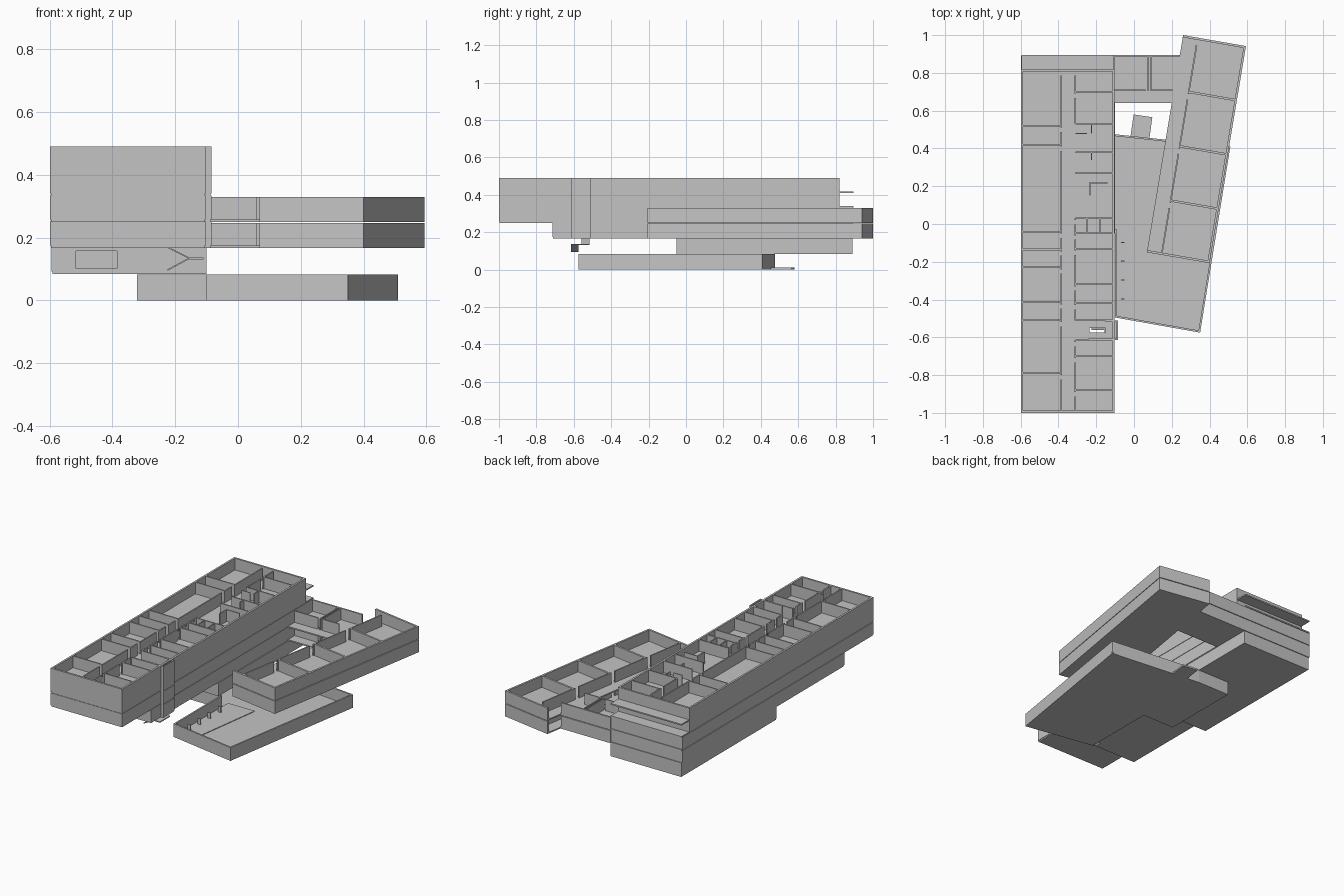
import bpy, bmesh, math
from mathutils import Vector

if "Cube" in bpy.data.objects:
    bpy.data.objects.remove(bpy.data.objects["Cube"])

# One light grey for the whole massing model
grey = bpy.data.materials.new("light_grey")
grey.diffuse_color = (0.55, 0.55, 0.55, 1)
grey.use_nodes = True
grey.node_tree.nodes["Principled BSDF"].inputs["Base Color"].default_value = grey.diffuse_color

H = 0.077                                        # wall height above each slab
LEVELS = [0.0, 0.084, 0.167, 0.25, 0.332, 0.409]  # underside of each slab
SLAB = 0.008


def prism(bm, pts, z0, z1):
    """Extrude a flat outline from z0 to z1."""
    new = [bm.verts.new((x, y, z0)) for x, y in pts]
    face = bm.faces.new(new)
    face.normal_update()
    if face.normal.z > 0:
        face.normal_flip()
    top = bmesh.ops.extrude_face_region(bm, geom=[face], use_keep_orig=True)
    bmesh.ops.translate(bm, vec=(0, 0, z1 - z0),
                        verts=[v for v in top["geom"] if isinstance(v, bmesh.types.BMVert)])


def box(bm, x0, x1, y0, y1, z0, z1):
    prism(bm, [(x0, y0), (x1, y0), (x1, y1), (x0, y1)], z0, z1)


def wall(bm, p, q, z0, z1, t=0.01, side=0):
    """Wall from p to q; side=1 puts the thickness left of the line."""
    p, q = Vector(p), Vector(q)
    n = (q - p).normalized()
    n = Vector((-n.y, n.x)) * t
    a, b = n * (side - 1) / 2, n * (side + 1) / 2
    prism(bm, [p + a, q + a, q + b, p + b], z0, z1)


def ring(bm, pts, z0, z1, t=0.01):
    """Perimeter walls inside a counter-clockwise outline."""
    for p, q in zip(pts, pts[1:] + pts[:1]):
        wall(bm, p, q, z0, z1, t, 1)


def finish(bm, name):
    bmesh.ops.recalc_face_normals(bm, faces=bm.faces)
    me = bpy.data.meshes.new(name)
    bm.to_mesh(me)
    bm.free()
    me.materials.append(grey)
    ob = bpy.data.objects.new(name, me)
    bpy.context.collection.objects.link(ob)


# Ground floor: skewed hall with a wider part under the long bar
hall = [(-0.1, -0.495), (0.35, -0.575), (0.51, 0.41), (-0.1, 0.475),
        (-0.322, 0.475), (-0.322, -0.03), (-0.1, -0.03)]
bm = bmesh.new()
prism(bm, hall, 0, 0.01)
prism(bm, [(-0.02, 0.455), (0.08, 0.44), (0.097, 0.565), (-0.002, 0.58)], 0, 0.01)
finish(bm, "ground_slab")
bm = bmesh.new()
ring(bm, hall, 0.01, 0.083)
finish(bm, "ground_walls")
bm = bmesh.new()
prism(bm, [(-0.09, -0.48), (0.02, -0.5), (0.095, 0.03), (-0.09, 0.03)], 0.01, 0.014)
prism(bm, [(-0.14, 0.15), (0.12, 0.15), (0.16, 0.43), (-0.14, 0.46)], 0.01, 0.014)
for i in range(4):
    box(bm, -0.07, -0.05, -0.4 + i * 0.1, -0.394 + i * 0.1, 0.01, 0.05)
finish(bm, "ground_floor_steps")

# First floor: block under the back half of the bar, window in its front
z = LEVELS[1]
bm = bmesh.new()
box(bm, -0.59, -0.1, -0.05, 0.89, z, z + SLAB)
finish(bm, "first_floor_slab")
bm = bmesh.new()
z0, z1 = z + SLAB, 0.167
for p, q in [((-0.1, -0.05), (-0.1, 0.89)), ((-0.1, 0.89), (-0.593, 0.89)),
             ((-0.593, 0.89), (-0.593, -0.05)), ((-0.593, -0.05), (-0.515, -0.05)),
             ((-0.385, -0.05), (-0.1, -0.05))]:
    wall(bm, p, q, z0, z1, 0.01, 1)
box(bm, -0.515, -0.385, -0.05, -0.04, z0, z0 + 0.01)
box(bm, -0.515, -0.385, -0.05, -0.04, z1 - 0.01, z1)
finish(bm, "first_floor_walls")

# Long bar, levels 2 to 5
X0, X1 = -0.595, -0.105
left_rooms = [0.52, 0.42, -0.04, -0.135, -0.23, -0.415, -0.51, -0.79]
right_rooms = [0.7, 0.53, 0.38, 0.27, 0.03, -0.05, -0.13, -0.32, -0.42, -0.51, -0.615, -0.7, -0.88]
for lv in range(2, 6):
    z = LEVELS[lv]
    z0, z1 = z + SLAB, min(z + SLAB + H, 0.49)
    south = -0.713 if lv == 2 else -1.0
    north = 0.89 if lv < 4 else 0.82
    # slab with the stair opening left out, running on as a back terrace
    bm = bmesh.new()
    for x0, x1, y0, y1 in [(X0, X1, south + 0.003, -0.575), (X0, -0.235, -0.575, -0.55),
                           (-0.15, X1, -0.575, -0.55), (X0, X1, -0.55, 0.895),
                           (X1, -0.088, -0.615, -0.51)]:
        box(bm, x0, x1, y0, y1, z, z0)
    finish(bm, f"bar_slab_{lv}")
    bm = bmesh.new()
    ring(bm, [(X0 - 0.004, south), (X1 + 0.003, south), (X1 + 0.003, north),
              (X0 - 0.004, north)], z0, z1, 0.012)
    finish(bm, f"bar_outer_walls_{lv}")
    # stair tower bump
    bm = bmesh.new()
    wall(bm, (-0.24, -0.615), (-0.084, -0.615), z0, z1, 0.008, 1)
    wall(bm, (-0.084, -0.615), (-0.084, -0.51), z0, z1, 0.008, 1)
    wall(bm, (-0.084, -0.51), (-0.15, -0.51), z0, z1, 0.008, 1)
    finish(bm, f"stair_tower_walls_{lv}")
    # rooms on both sides of the corridor, each with a door gap
    bm = bmesh.new()
    for xa, xb, xc, cuts in [(X0, -0.385, -0.385, left_rooms), (-0.31, X1, -0.31, right_rooms)]:
        ys = [north] + [c for c in cuts if c > south + 0.02] + [south]
        for y in ys[1:-1]:
            box(bm, xa, xb, y - 0.004, y + 0.004, z0, z1)
        for ya, yb in zip(ys, ys[1:]):
            core = xc == -0.31 and 0.03 <= yb < 0.5
            if core or yb == -0.615:
                continue                      # open core and stair
            box(bm, xc - 0.004, xc + 0.004, yb, ya - 0.033, z0, z1)
            box(bm, xc - 0.004, xc + 0.004, ya - 0.01, ya, z0, z1)
    # cubicles and core partitions
    for x in (-0.25, -0.18):
        box(bm, x - 0.003, x + 0.003, -0.05, 0.03, z0, z1)
    box(bm, -0.31, -0.25, 0.477, 0.483, z0, z1)
    box(bm, -0.23, -0.14, 0.215, 0.222, z0, z1)
    box(bm, -0.235, -0.229, 0.15, 0.222, z0, z1)
    box(bm, -0.228, -0.222, 0.34, 0.38, z0, z1)
    box(bm, -0.228, -0.222, 0.48, 0.53, z0, z1)
    finish(bm, f"bar_room_walls_{lv}")

# Skewed wing and back link, levels 2 and 3
A, B, C, D = [Vector(p) for p in ((0.068, -0.15), (0.4, -0.207), (0.593, 0.942), (0.26, 1.0))]
off = (B - A) * 0.235
for lv in (2, 3):
    z = LEVELS[lv]
    z0, z1 = z + SLAB, z + SLAB + 0.071
    bm = bmesh.new()
    prism(bm, [A, B, C, D], z, z0)
    finish(bm, f"wing_slab_{lv}")
    bm = bmesh.new()
    for p, q in [(A, B), (B, C), (C, D)]:
        wall(bm, p, q, z0, z1, 0.012, 1)
    finish(bm, f"wing_outer_walls_{lv}")
    bm = bmesh.new()
    for i in range(4):
        p, q = (A + off).lerp(D + off, i / 4), (A + off).lerp(D + off, (i + 1) / 4)
        wall(bm, p, p.lerp(q, 0.86), z0, z1, 0.008)
        wall(bm, p.lerp(q, 0.96), q, z0, z1, 0.008)
        if i:
            wall(bm, p, B.lerp(C, i / 4), z0, z1, 0.012)
    finish(bm, f"wing_room_walls_{lv}")
    # link: rooms along the back with a balcony strip in front
    bm = bmesh.new()
    prism(bm, [(X1, 0.64), (0.2, 0.64), (0.243, 0.895), (X1, 0.895)], z, z0)
    finish(bm, f"link_slab_{lv}")
    bm = bmesh.new()
    wall(bm, (0.24, 0.895), (X1, 0.895), z0, z1, 0.01, 1)
    wall(bm, (X1, 0.705), (0.06, 0.705), z0, z1, 0.008, 1)
    wall(bm, (0.09, 0.705), (0.205, 0.705), z0, z1, 0.008, 1)
    for x in (0.075, 0.09):
        box(bm, x - 0.003, x + 0.003, 0.705, 0.89, z0, z1)
    finish(bm, f"link_walls_{lv}")

# Folded stair hanging below the tower: two thin flights and a landing
bm = bmesh.new()
for y0, y1, za, zb in [(-0.56, -0.515, 0.167, 0.132), (-0.615, -0.575, 0.094, 0.132)]:
    vs = [bm.verts.new((x, y, z + d)) for d in (0, 0.005)
          for x, y, z in ((-0.225, y0, za), (-0.155, y0, zb), (-0.155, y1, zb), (-0.225, y1, za))]
    for idx in [(0, 1, 2, 3), (4, 5, 6, 7), (0, 1, 5, 4), (1, 2, 6, 5), (2, 3, 7, 6), (3, 0, 4, 7)]:
        bm.faces.new([vs[i] for i in idx])
box(bm, -0.155, -0.11, -0.615, -0.515, 0.131, 0.137)
finish(bm, "lower_stair")
